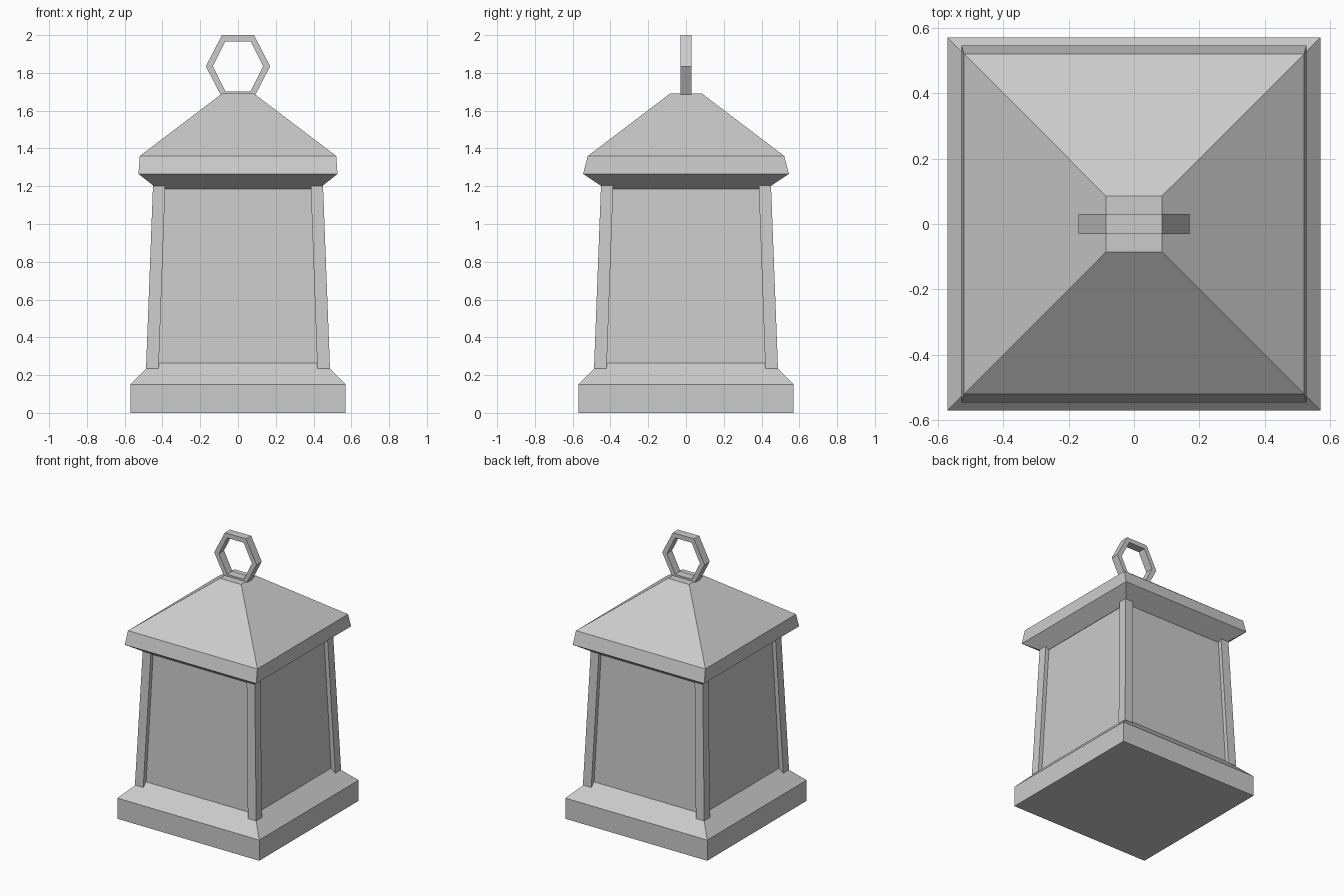
import bpy, bmesh, math

cube = bpy.data.objects.get("Cube")
if cube:
    bpy.data.objects.remove(cube, do_unlink=True)

grey = bpy.data.materials.new("light_grey")
grey.use_nodes = True
COLOUR = (0.6, 0.6, 0.6, 1)
grey.diffuse_color = COLOUR
grey.node_tree.nodes["Principled BSDF"].inputs["Base Color"].default_value = COLOUR


def finish(name, bm):
    bmesh.ops.recalc_face_normals(bm, faces=bm.faces)
    mesh = bpy.data.meshes.new(name)
    bm.to_mesh(mesh)
    bm.free()
    mesh.materials.append(grey)
    obj = bpy.data.objects.new(name, mesh)
    bpy.context.collection.objects.link(obj)
    return obj


def loft(name, rings):
    """Closed solid through rectangles given as (x0, x1, y0, y1, z)."""
    bm = bmesh.new()
    loops = [[bm.verts.new(p) for p in ((a, c, z), (b, c, z), (b, d, z), (a, d, z))]
             for a, b, c, d, z in rings]
    for low, high in zip(loops, loops[1:]):
        for i in range(4):
            j = (i + 1) % 4
            bm.faces.new((low[i], low[j], high[j], high[i]))
    bm.faces.new(loops[0])
    bm.faces.new(loops[-1])
    return finish(name, bm)


def centred(hx, hy, z):
    return (-hx, hx, -hy, hy, z)


# Base, tapered body and hipped roof
loft("base", [centred(0.57, 0.57, 0), centred(0.57, 0.57, 0.15),
              centred(0.455, 0.455, 0.265)])
loft("body", [centred(0.456, 0.456, 0.25), centred(0.422, 0.422, 1.2)])
loft("roof", [centred(0.425, 0.425, 1.185), centred(0.527, 0.545, 1.265),
              centred(0.52, 0.52, 1.36), centred(0.085, 0.085, 1.69)])

# Leaning corner posts
for side, sx in (("left", 1), ("right", -1)):
    for end, sy in (("front", -1), ("back", 1)):
        loft(f"{end}_{side}_post",
             [(sx * i, sx * o, sy * i, sy * o, z)
              for i, o, z in ((0.42, 0.487, 0.235), (0.385, 0.45, 1.205))])

# Hexagonal hanging ring
bm = bmesh.new()
section = [(0.17, 0.162, -0.03), (0.17, 0.162, 0.03),
           (0.133, 0.13, 0.03), (0.133, 0.13, -0.03)]
HEIGHT = 0.88 / math.sin(math.pi / 3)
loops = []
for k in range(6):
    a = k * math.pi / 3
    loops.append([bm.verts.new((rx * math.cos(a), y,
                                1.835 + HEIGHT * rz * math.sin(a) * 1.155))
                  for rx, rz, y in section])
# Fit the ring height exactly
top = max(v.co.z for v in bm.verts) - 1.835
for v in bm.verts:
    v.co.z = 1.835 + (v.co.z - 1.835) * 0.165 / top
for k in range(6):
    here, there = loops[k], loops[(k + 1) % 6]
    for i in range(4):
        j = (i + 1) % 4
        bm.faces.new((here[i], here[j], there[j], there[i]))
finish("hanging_ring", bm)
